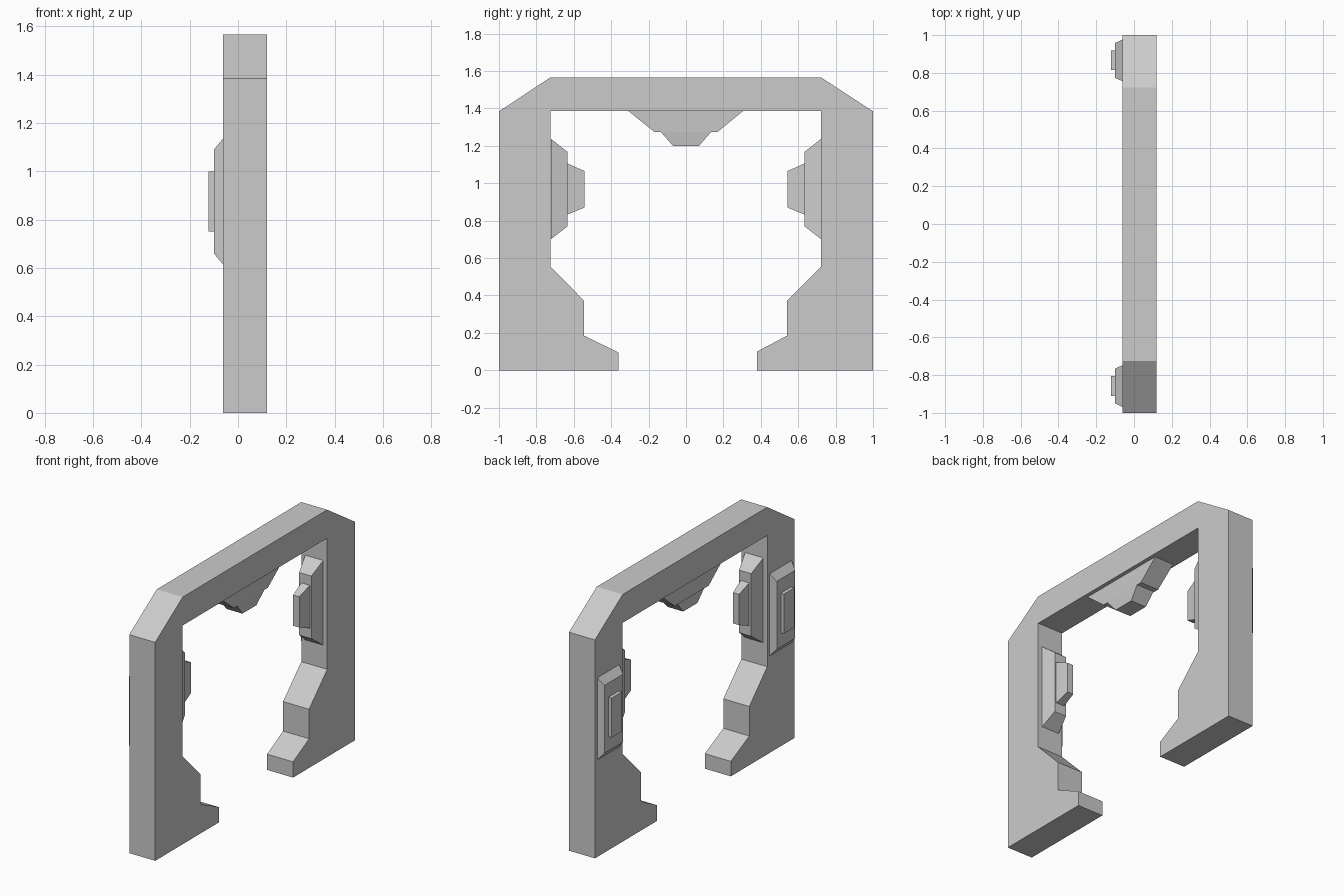
import bpy, bmesh

if "Cube" in bpy.data.objects:
    bpy.data.objects.remove(bpy.data.objects["Cube"])


def make_object(name, bm):
    bmesh.ops.recalc_face_normals(bm, faces=bm.faces)
    mesh = bpy.data.meshes.new(name)
    bm.to_mesh(mesh)
    bm.free()
    obj = bpy.data.objects.new(name, mesh)
    bpy.context.collection.objects.link(obj)
    return obj


def extrude_x(name, profile, x0, x1):
    """Extrude a (y, z) outline along x."""
    bm = bmesh.new()
    face = bm.faces.new([bm.verts.new((x0, y, z)) for y, z in profile])
    new = bmesh.ops.extrude_face_region(bm, geom=[face])["geom"]
    bmesh.ops.translate(bm, vec=(x1 - x0, 0, 0),
                        verts=[v for v in new if isinstance(v, bmesh.types.BMVert)])
    return make_object(name, bm)


def frustum(name, axis, base, base_rect, tip, tip_rect):
    """Tapered block along an axis; rects are (u0, u1, v0, v1) on the other two axes."""
    bm = bmesh.new()
    rings = []
    for h, (u0, u1, v0, v1) in ((base, base_rect), (tip, tip_rect)):
        ring = []
        for u, v in ((u0, v0), (u1, v0), (u1, v1), (u0, v1)):
            co = [u, v]
            co.insert(axis, h)
            ring.append(bm.verts.new(co))
        bm.faces.new(ring)
        rings.append(ring)
    a, b = rings
    for i in range(4):
        j = (i + 1) % 4
        bm.faces.new((a[i], a[j], b[j], b[i]))
    return make_object(name, bm)


# Gate frame with chamfered top corners and stepped feet
extrude_x("gate_frame", [
    (-1, 0), (-1, 1.384), (-0.725, 1.566), (0.722, 1.566), (1, 1.384), (1, 0),
    (0.38, 0), (0.38, 0.1), (0.54, 0.185), (0.54, 0.372), (0.722, 0.555),
    (0.722, 1.386), (-0.725, 1.386), (-0.725, 0.555), (-0.545, 0.372),
    (-0.545, 0.185), (-0.36, 0.095), (-0.36, 0)], -0.062, 0.12)

for side, s in (("left", -1), ("right", 1)):
    # Two-step emitters on the inner walls
    frustum(f"{side}_emitter_base", 1, s * 0.723, (-0.035, 0.092, 0.70, 1.238),
            s * 0.633, (-0.014, 0.071, 0.77, 1.167))
    frustum(f"{side}_emitter_tip", 1, s * 0.633, (0.0, 0.06, 0.833, 1.105),
            s * 0.542, (0.007, 0.05, 0.87, 1.065))
    # Raised panels on the -x face of each leg
    c = s * 0.862 + 0.004
    frustum(f"{side}_panel", 0, -0.062, (c - 0.11, c + 0.11, 0.615, 1.135),
            -0.10, (c - 0.092, c + 0.092, 0.66, 1.09))
    frustum(f"{side}_panel_button", 0, -0.10, (c - 0.052, c + 0.052, 0.75, 1.0),
            -0.122, (c - 0.052, c + 0.052, 0.75, 1.0))

# Two-step emitter hanging from the top beam
frustum("top_emitter_base", 2, 1.386, (-0.042, 0.095, -0.308, 0.305),
        1.275, (-0.04, 0.09, -0.17, 0.17))
frustum("top_emitter_tip", 2, 1.275, (-0.035, 0.09, -0.135, 0.135),
        1.2, (-0.03, 0.08, -0.07, 0.07))
